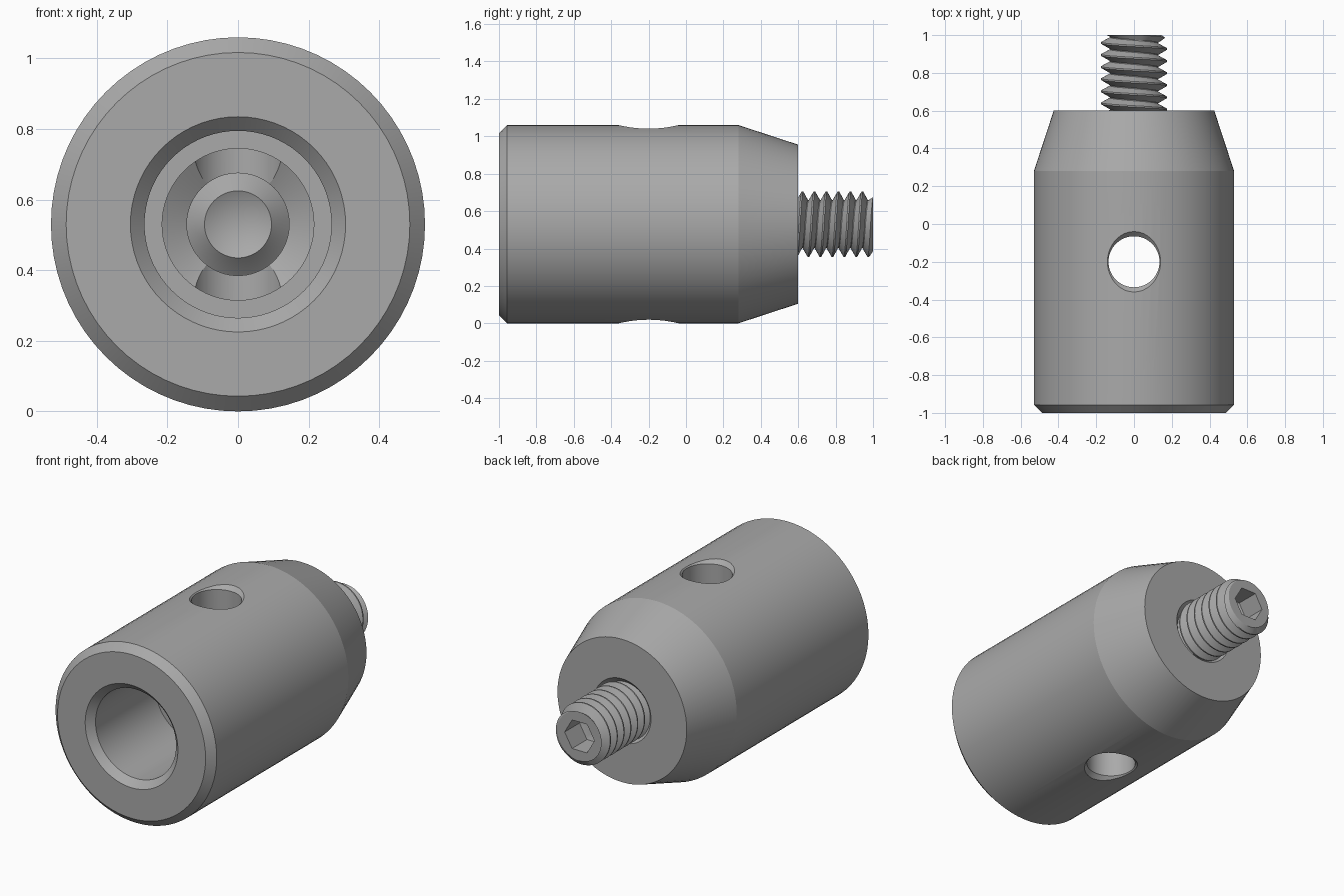
import bpy, bmesh
from math import sin, cos, pi, radians

if "Cube" in bpy.data.objects:
    bpy.data.objects.remove(bpy.data.objects["Cube"])

AXIS_Z = 0.53      # height of the long axis
SEGS = 72

steel = bpy.data.materials.new("grey steel")
steel.use_nodes = True
GREY = (0.4, 0.4, 0.4, 1)
steel.diffuse_color = GREY
steel.node_tree.nodes["Principled BSDF"].inputs["Base Color"].default_value = GREY


def make_object(name, bm):
    bmesh.ops.remove_doubles(bm, verts=bm.verts, dist=1e-5)
    bmesh.ops.recalc_face_normals(bm, faces=bm.faces)
    mesh = bpy.data.meshes.new(name)
    bm.to_mesh(mesh)
    bm.free()
    mesh.materials.append(steel)
    obj = bpy.data.objects.new(name, mesh)
    bpy.context.collection.objects.link(obj)
    return obj


def activate(obj):
    bpy.ops.object.select_all(action='DESELECT')
    obj.select_set(True)
    bpy.context.view_layer.objects.active = obj


def smooth(obj, angle):
    activate(obj)
    bpy.ops.object.shade_smooth_by_angle(angle=radians(angle))


def ring(bm, point):
    """One vertex per angle step; point(angle) gives radius and y."""
    verts = []
    for i in range(SEGS):
        a = 2 * pi * i / SEGS
        r, y = point(a)
        verts.append(bm.verts.new((r * cos(a), y, AXIS_Z + r * sin(a))))
    return verts


def bridge(bm, rings, closed=False):
    pairs = list(zip(rings, rings[1:])) + ([(rings[-1], rings[0])] if closed else [])
    for lower, upper in pairs:
        for i in range(SEGS):
            k = (i + 1) % SEGS
            bm.faces.new((lower[i], lower[k], upper[k], upper[i]))


def circle(r, y):
    return lambda a: (r, y)


# Body: turned sleeve with a stepped blind bore and a narrow threaded hole
profile = [(0.487, -1), (0.53, -0.957), (0.53, 0.28), (0.425, 0.6),
           (0.19, 0.6), (0.145, 0.555), (0.145, -0.098), (0.215, -0.14),
           (0.215, -0.4), (0.265, -0.4), (0.265, -0.96), (0.305, -1)]
bm = bmesh.new()
bridge(bm, [ring(bm, circle(r, y)) for r, y in profile], closed=True)
body = make_object("sleeve_body", bm)

# Cross hole: drilled straight through, with a small countersink at both ends
bm = bmesh.new()
levels = [(0.195, -0.565), (0.135, -0.505), (0.135, 0.505), (0.195, 0.565)]
rings = []
for r, h in levels:
    rings.append([bm.verts.new((r * cos(2 * pi * i / SEGS),
                                -0.2 + r * sin(2 * pi * i / SEGS), AXIS_Z + h))
                  for i in range(SEGS)])
bridge(bm, rings)
bm.faces.new(rings[0])
bm.faces.new(rings[-1])
cutter = make_object("cross_hole_cutter", bm)
cutter.hide_render = True

cut = body.modifiers.new("cross_hole", 'BOOLEAN')
cut.operation = 'DIFFERENCE'
cut.solver = 'EXACT'
cut.object = cutter
activate(body)
bpy.ops.object.modifier_apply(modifier=cut.name)
bpy.data.objects.remove(cutter)
smooth(body, 15)

# Set screw: helical thread, chamfered ends, cup point and hex socket
PITCH, START, END = 0.064, 0.0, 1.0
END_R = 0.145
THREAD = [0.128, 0.175, 0.175, 0.128]          # root, crest, crest, root
STEPS = [0.0, 0.42, 0.54, 0.94]                # share of the pitch


def thread_point(turn, step):
    def point(a):
        y = START + (turn + STEPS[step] + a / (2 * pi)) * PITCH
        if y <= START or y >= END:
            return END_R, min(max(y, START), END)
        limit = END_R + 1.5 * min(y - START, END - y)
        return min(THREAD[step], limit), y
    return point


bm = bmesh.new()
turns = int((END - START) / PITCH) + 2
rows = [ring(bm, thread_point(t, s)) for t in range(-1, turns) for s in range(4)]
for j in range(len(rows) - 1):
    for i in range(SEGS):
        # the seam joins each row to the same row one turn later
        k, shift = (i + 1, 0) if i < SEGS - 1 else (0, 4)
        if j + shift + 1 < len(rows):
            bm.faces.new((rows[j][i], rows[j + shift][k],
                          rows[j + shift + 1][k], rows[j + 1][i]))


def hexagon(y):
    return lambda a: (0.085 / cos((a % (pi / 3)) - pi / 6), y)


bridge(bm, [ring(bm, p) for p in (circle(END_R, END), circle(0.125, END),
                                  hexagon(END), hexagon(0.86), circle(0.0, 0.83))])
bridge(bm, [ring(bm, p) for p in (circle(END_R, START), circle(0.095, -0.05),
                                  circle(0.0, 0.0))])
bmesh.ops.dissolve_degenerate(bm, dist=1e-5, edges=bm.edges)
screw = make_object("set_screw", bm)
smooth(screw, 25)
